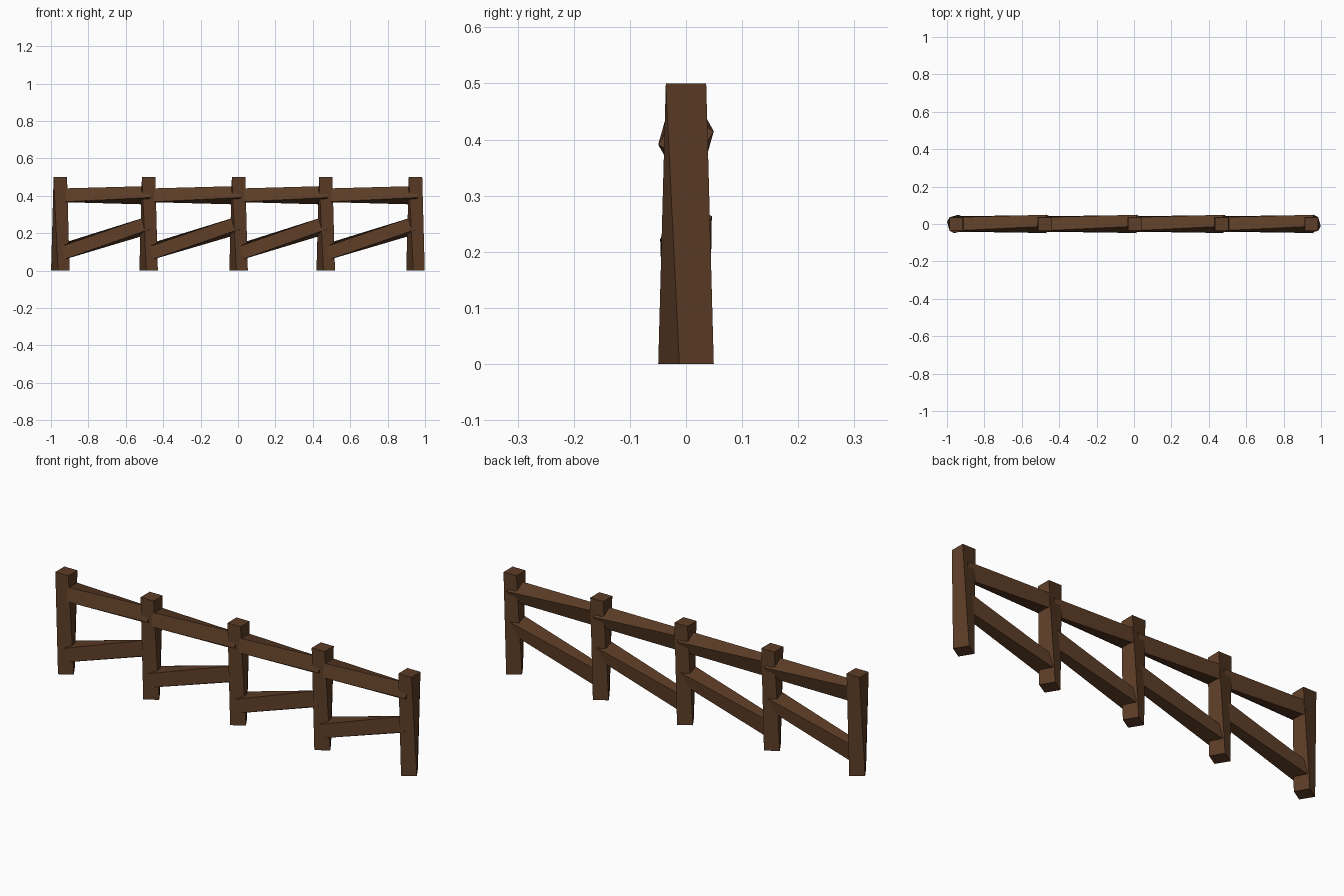
import bpy, bmesh
from math import radians, cos, sin, pi
from mathutils import Vector, Matrix

if "Cube" in bpy.data.objects:
    bpy.data.objects.remove(bpy.data.objects["Cube"])

wood = bpy.data.materials.new("dark_wood")
wood.diffuse_color = (0.11, 0.047, 0.02, 1)
wood.use_nodes = True
wood.node_tree.nodes["Principled BSDF"].inputs["Base Color"].default_value = wood.diffuse_color
HALF = 0.036  # half thickness of every beam


def beam(name, start, end, roll_start, roll_end):
    """Square beam from start to end, twisted between two roll angles about its axis."""
    start, end = Vector(start), Vector(end)
    axis = (end - start).normalized()
    if abs(axis.z) > 0.9:
        u = Vector((1, 0, 0))
    else:
        u = Vector((0, 1, 0))
    v = axis.cross(u)
    r = HALF * 2 ** 0.5
    bm = bmesh.new()
    rings = []
    for p, roll in ((start, roll_start), (end, roll_end)):
        angles = [radians(roll) + pi / 4 + k * pi / 2 for k in range(4)]
        rings.append([bm.verts.new(p + r * (cos(a) * u + sin(a) * v)) for a in angles])
    a, b = rings
    bm.faces.new(a[::-1])
    bm.faces.new(b)
    for k in range(4):
        n = (k + 1) % 4
        bm.faces.new((a[k], a[n], b[n], b[k]))
    bmesh.ops.recalc_face_normals(bm, faces=bm.faces)
    mesh = bpy.data.meshes.new(name)
    bm.to_mesh(mesh)
    bm.free()
    mesh.materials.append(wood)
    obj = bpy.data.objects.new(name, mesh)
    bpy.context.collection.objects.link(obj)


posts = [-0.95, -0.478, 0.003, 0.469, 0.949]

# twisted upright posts
for i, x in enumerate(posts):
    beam(f"post_{i + 1}", (x, 0, 0), (x, 0, 0.5), 31.5, 0)

# level top rails and sloping lower rails between neighbouring posts
for i, (x0, x1) in enumerate(zip(posts, posts[1:])):
    beam(f"top_rail_{i + 1}", (x0 - 0.01, 0, 0.403), (x1 + 0.01, 0, 0.403), 0, -31.5)
    beam(f"lower_rail_{i + 1}", (x0 - 0.01, 0, 0.095), (x1 + 0.0, 0, 0.243), 11.8, -19.7)
